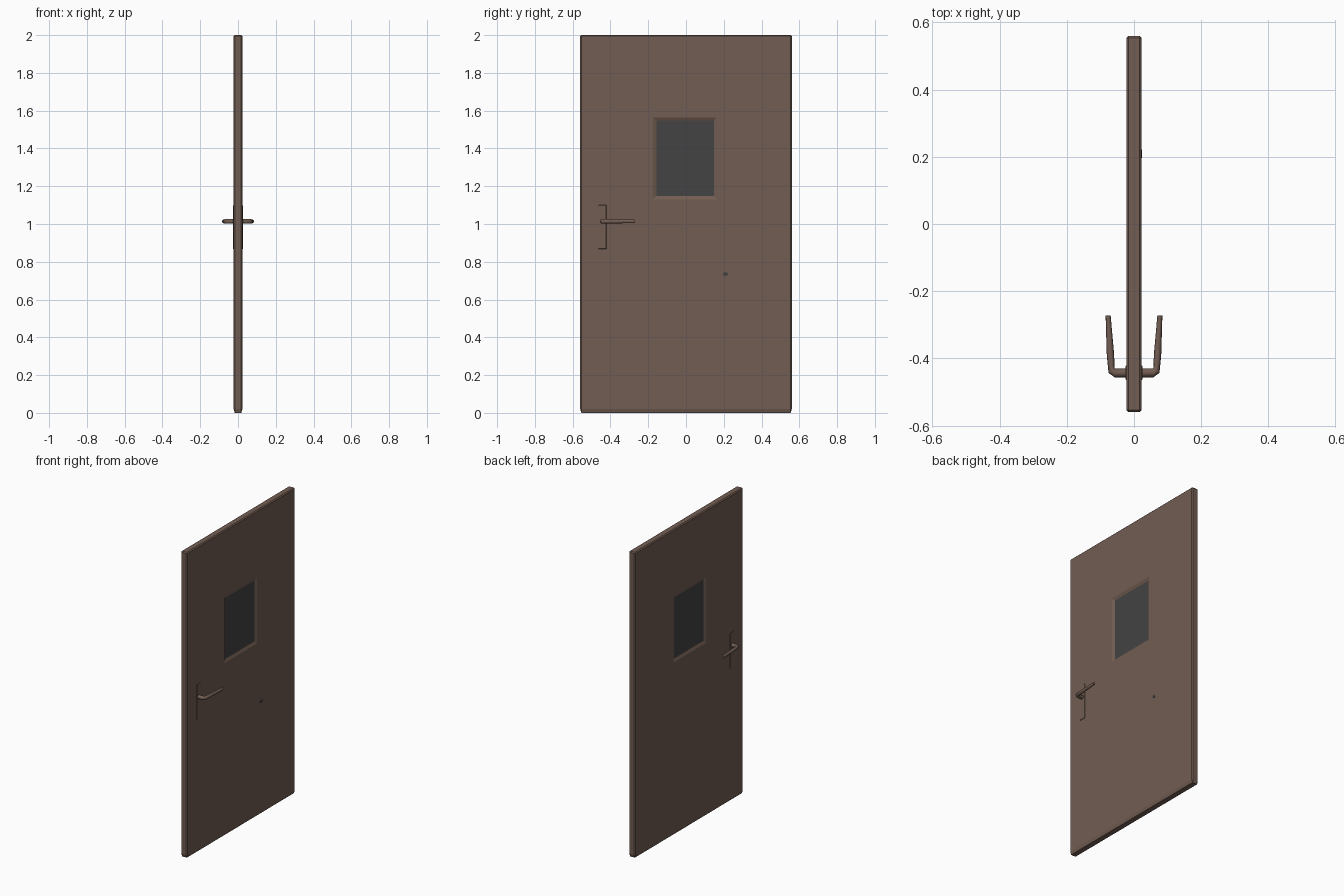
import bpy, bmesh, math
from mathutils import Vector

if "Cube" in bpy.data.objects:
    bpy.data.objects.remove(bpy.data.objects["Cube"])


def material(name, rgb):
    m = bpy.data.materials.new(name)
    m.diffuse_color = (*rgb, 1)
    m.use_nodes = True
    m.node_tree.nodes["Principled BSDF"].inputs["Base Color"].default_value = m.diffuse_color
    return m


BROWN = material("brown paint", (0.168, 0.110, 0.085))
GREY = material("dark grey glass", (0.056, 0.056, 0.056))


def finish(bm, name, mats):
    bmesh.ops.recalc_face_normals(bm, faces=bm.faces)
    me = bpy.data.meshes.new(name)
    bm.to_mesh(me)
    bm.free()
    for m in mats:
        me.materials.append(m)
    ob = bpy.data.objects.new(name, me)
    bpy.context.collection.objects.link(ob)
    return ob


def box(bm, lo, hi):
    vs = bmesh.ops.create_cube(bm, size=1)["verts"]
    for v in vs:
        v.co = Vector([lo[i] if v.co[i] < 0 else hi[i] for i in range(3)])


# door slab with chamfered edges and a taller chamfer along the bottom
bm = bmesh.new()
box(bm, (-0.023, -0.56, 0), (0.023, 0.56, 2))
bmesh.ops.bevel(bm, geom=bm.edges[:], offset=0.006, segments=1, affect='EDGES')
for v in bm.verts:
    if 0.001 < v.co.z < 0.01:
        v.co.z = 0.02

# window: cut the outline into both sides, then slope the rim in to the pane
for co, no in (((0, -0.175, 0), (0, 1, 0)), ((0, 0.165, 0), (0, 1, 0)),
               ((0, 0, 1.13), (0, 0, 1)), ((0, 0, 1.565), (0, 0, 1))):
    geom = bm.verts[:] + bm.edges[:] + bm.faces[:]
    bmesh.ops.bisect_plane(bm, geom=geom, plane_co=co, plane_no=no)
bm.normal_update()
panes = []
for f in bm.faces:
    c = f.calc_center_median()
    if abs(f.normal.x) > 0.9 and -0.17 < c.y < 0.16 and 1.14 < c.z < 1.56:
        panes.append(f)
bmesh.ops.inset_individual(bm, faces=panes, thickness=0.025, depth=-0.008)
for f in panes:
    f.material_index = 1
finish(bm, "door_slab", [BROWN, GREY])

# small dark spot on the right side
bm = bmesh.new()
bmesh.ops.create_cone(bm, cap_ends=True, segments=6, radius1=0.014,
                      radius2=0.014, depth=0.002)
for v in bm.verts:
    v.co = Vector((0.0235 + v.co.z, 0.209 + v.co.x, 0.735 + v.co.y * 0.8))
finish(bm, "door_spot", [GREY])


def lever(name, s):
    """Round shank leaving the door, bent into a tapering grip."""
    path = [((0.015, -0.443), 0.013), ((0.058, -0.443), 0.013),
            ((0.067, -0.434), 0.0125), ((0.070, -0.39), 0.011),
            ((0.077, -0.272), 0.0075)]
    angles = [0, 0, 45, 86, 86]
    n = 10
    bm = bmesh.new()
    rings = []
    for ((x, y), r), a in zip(path, angles):
        a = math.radians(a)
        side = Vector((-math.sin(a), math.cos(a), 0))
        ring = []
        for k in range(n):
            t = 2 * math.pi * k / n
            p = Vector((x, y, 1.014)) + side * r * math.cos(t)
            p.z += max(r, 0.010) * math.sin(t)
            ring.append(bm.verts.new((p.x * s, p.y, p.z)))
        rings.append(ring)
    for a, b in zip(rings, rings[1:]):
        for k in range(n):
            j = (k + 1) % n
            bm.faces.new((a[k], a[j], b[j], b[k]))
    bm.faces.new(rings[0])
    bm.faces.new(rings[-1])
    ob = finish(bm, name, [BROWN])
    bpy.context.view_layer.objects.active = ob
    ob.select_set(True)
    bpy.ops.object.shade_smooth_by_angle(angle=math.radians(50))
    ob.select_set(False)


# handle plate and lever on both sides
for s, side in ((1, "right"), (-1, "left")):
    bm = bmesh.new()
    box(bm, (min(s * 0.02, s * 0.0255), -0.465, 0.866),
        (max(s * 0.02, s * 0.0255), -0.42, 1.10))
    bmesh.ops.bevel(bm, geom=[e for e in bm.edges
                              if all(abs(v.co.x) > 0.022 for v in e.verts)],
                    offset=0.003, segments=1, affect='EDGES')
    finish(bm, "handle_plate_" + side, [BROWN])
    lever("lever_" + side, s)
